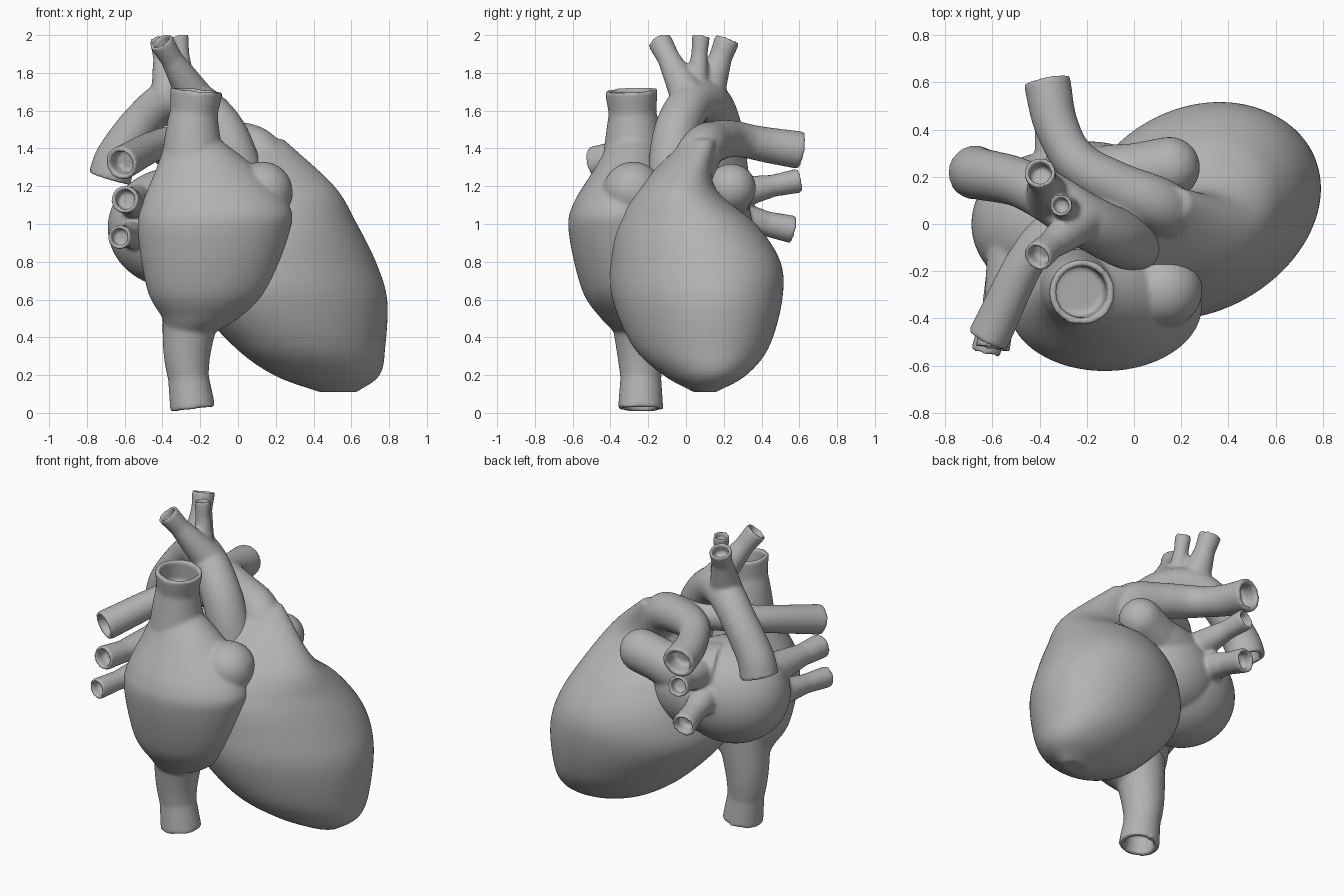
import bpy, bmesh, math
from mathutils import Vector, Matrix

if "Cube" in bpy.data.objects:
    bpy.data.objects.remove(bpy.data.objects["Cube"])

grey = bpy.data.materials.new("matte grey")
grey.use_nodes = True
colour = (0.45, 0.45, 0.45, 1)
grey.diffuse_color = colour
grey.node_tree.nodes["Principled BSDF"].inputs["Base Color"].default_value = colour
SIDES = 64
ANGLES = [math.tau * k / SIDES for k in range(SIDES)]


def spline(keys, steps=10):
    """Smooth curve through tuples of any length."""
    keys = [Vector(key) for key in keys]
    points = [2 * keys[0] - keys[1]] + keys + [2 * keys[-1] - keys[-2]]
    curve = []
    for a, b, c, d in zip(points, points[1:], points[2:], points[3:]):
        start_slope, end_slope = (c - a) / 2, (d - b) / 2
        for i in range(steps):
            t = i / steps
            ease = t * t * (3 - 2 * t)
            curve.append(b.lerp(c, ease) + start_slope * t * (1 - t) ** 2
                         - end_slope * t * t * (1 - t))
    return curve + [keys[-1]]


def skin(bm, rings):
    """Skin a list of point rings and cap both ends."""
    loops = [[bm.verts.new(point) for point in ring] for ring in rings]
    for lower, upper in zip(loops, loops[1:]):
        for i in range(SIDES):
            j = (i + 1) % SIDES
            bm.faces.new((lower[i], lower[j], upper[j], upper[i]))
    bm.faces.new(loops[0][::-1])
    bm.faces.new(loops[-1])


def body(bm, slices, skew=0):
    """Stack of level ellipses: z, centre x, centre y, radius x, radius y."""
    skin(bm, [[(cx + rx * math.cos(angle), cy + ry * math.sin(angle + skew), z)
               for angle in ANGLES] for z, cx, cy, rx, ry in spline(slices)])


def vessel(bm, keys, root, tip, hollow=True, wall=0.7):
    """Tube narrowing to a neck, then flaring to a hollow mouth or closing in a dome."""
    path = spline(keys)
    last = len(path) - 1
    tangents = [(path[min(i + 1, last)] - path[max(i - 1, 0)]).normalized()
                for i in range(last + 1)]
    side = tangents[0].orthogonal().normalized()
    neck = tip * 0.9 if hollow else tip
    neck_at = 0.7
    rings = []

    def ring(centre, radius, tangent):
        up = tangent.cross(side)
        rings.append([centre + radius * (side * math.cos(angle) + up * math.sin(angle))
                      for angle in ANGLES])

    for i, tangent in enumerate(tangents):
        if i:
            side = tangents[i - 1].rotation_difference(tangent) @ side
        t = i / last
        if t < neck_at:
            radius = root + (neck - root) * t / neck_at
        else:
            radius = neck + (tip - neck) * (t - neck_at) / (1 - neck_at)
        ring(path[i], radius, tangent)
    if hollow:
        ring(path[-1], tip * wall, tangent)
        ring(path[-1] - tangent * tip, tip * wall, tangent)
    else:
        for i in range(1, 8):
            angle = i / 8 * math.pi / 2
            ring(path[-1] + tangent * tip * math.sin(angle), tip * math.cos(angle), tangent)
    skin(bm, rings)


def blob(bm, centre, size):
    matrix = Matrix.Translation(centre) @ Matrix.Diagonal((*size, 1))
    bmesh.ops.create_uvsphere(bm, u_segments=SIDES, v_segments=32, radius=1, matrix=matrix)


def finish(name, bm):
    """Fuse the overlapping pieces into one soft skin."""
    bmesh.ops.recalc_face_normals(bm, faces=bm.faces)
    mesh = bpy.data.meshes.new(name)
    bm.to_mesh(mesh)
    bm.free()
    mesh.materials.append(grey)
    part = bpy.data.objects.new(name, mesh)
    bpy.context.collection.objects.link(part)
    fuse = part.modifiers.new("fuse", "REMESH")
    fuse.mode = "VOXEL"
    fuse.voxel_size = 0.011
    fuse.use_smooth_shade = True
    soften = part.modifiers.new("soften", "SMOOTH")
    soften.factor = 0.5
    soften.iterations = 8


# Ventricles with the pulmonary trunk and its two branches
bm = bmesh.new()
body(bm, [(0.11, 0.53, 0.1, 0.1, 0.06), (0.2, 0.47, 0.1, 0.28, 0.22),
          (0.35, 0.38, 0.08, 0.4, 0.36), (0.6, 0.28, 0.06, 0.51, 0.45),
          (0.8, 0.25, 0.05, 0.48, 0.45), (1, 0.22, 0, 0.41, 0.37),
          (1.2, 0.2, -0.05, 0.31, 0.2), (1.45, 0.12, 0.08, 0.12, 0.08)], skew=0.2)
vessel(bm, [(0.2, 0, 1.2), (0.1, 0.08, 1.39), (-0.08, 0.16, 1.44), (-0.24, 0.26, 1.45),
            (-0.33, 0.42, 1.42), (-0.37, 0.61, 1.39)], root=0.13, tip=0.1)
vessel(bm, [(0.1, 0.08, 1.4), (-0.2, 0.04, 1.44), (-0.42, -0.1, 1.42),
            (-0.62, -0.49, 1.32)], root=0.1, tip=0.09)
finish("ventricles_and_pulmonary_artery", bm)

# Right atrium with its ear and the upper and lower great veins
bm = bmesh.new()
body(bm, [(0.4, -0.27, -0.25, 0.1, 0.1), (0.5, -0.2, -0.29, 0.2, 0.16),
          (0.65, -0.16, -0.33, 0.32, 0.22), (0.95, -0.13, -0.35, 0.4, 0.27),
          (1.1, -0.12, -0.34, 0.39, 0.26), (1.3, -0.17, -0.3, 0.26, 0.18),
          (1.45, -0.24, -0.28, 0.14, 0.11)])
vessel(bm, [(-0.2, -0.3, 1.1), (0.13, -0.28, 1.17)], root=0.2, tip=0.16, hollow=False)
vessel(bm, [(-0.24, -0.28, 1.2), (-0.24, -0.28, 1.5), (-0.22, -0.29, 1.71)],
       root=0.18, tip=0.14, wall=0.78)
vessel(bm, [(-0.24, -0.25, 0.6), (-0.27, -0.24, 0.3), (-0.24, -0.24, 0.02)],
       root=0.16, tip=0.12)
finish("right_atrium_and_great_veins", bm)

# Left atrium with its ear and four lung veins
bm = bmesh.new()
blob(bm, (-0.33, 0, 0.98), (0.36, 0.31, 0.32))
blob(bm, (-0.18, 0.1, 1), (0.3, 0.25, 0.27))
vessel(bm, [(-0.3, 0.1, 1.1), (-0.08, 0.19, 1.12), (0.15, 0.24, 1.19)],
       root=0.2, tip=0.13, hollow=False)
for start, end, tip in [((-0.5, 0, 1.1), (-0.6, -0.53, 1.13), 0.074),
                        ((-0.5, 0, 0.95), (-0.63, -0.55, 0.93), 0.064),
                        ((-0.25, 0.15, 1.14), (-0.36, 0.6, 1.23), 0.065),
                        ((-0.3, 0.1, 1.07), (-0.38, 0.57, 0.97), 0.074)]:
    vessel(bm, [start, end], root=tip * 1.6, tip=tip)
finish("left_atrium_and_lung_veins", bm)

# Aorta with three branches off the arch
bm = bmesh.new()
vessel(bm, [(0.04, -0.07, 1.1), (-0.02, -0.07, 1.35), (-0.1, -0.04, 1.52), (-0.23, 0.03, 1.64),
            (-0.37, 0.12, 1.65), (-0.5, 0.18, 1.55), (-0.64, 0.21, 1.36), (-0.68, 0.22, 1.24)],
       root=0.13, tip=0.115)
for start, end, tip in [((-0.22, 0.02, 1.66), (-0.41, -0.14, 1.97), 0.066),
                        ((-0.28, 0.05, 1.66), (-0.31, 0.08, 2), 0.048),
                        ((-0.36, 0.1, 1.66), (-0.4, 0.22, 1.98), 0.068)]:
    vessel(bm, [start, end], root=tip * 1.5, tip=tip)
finish("aorta", bm)
